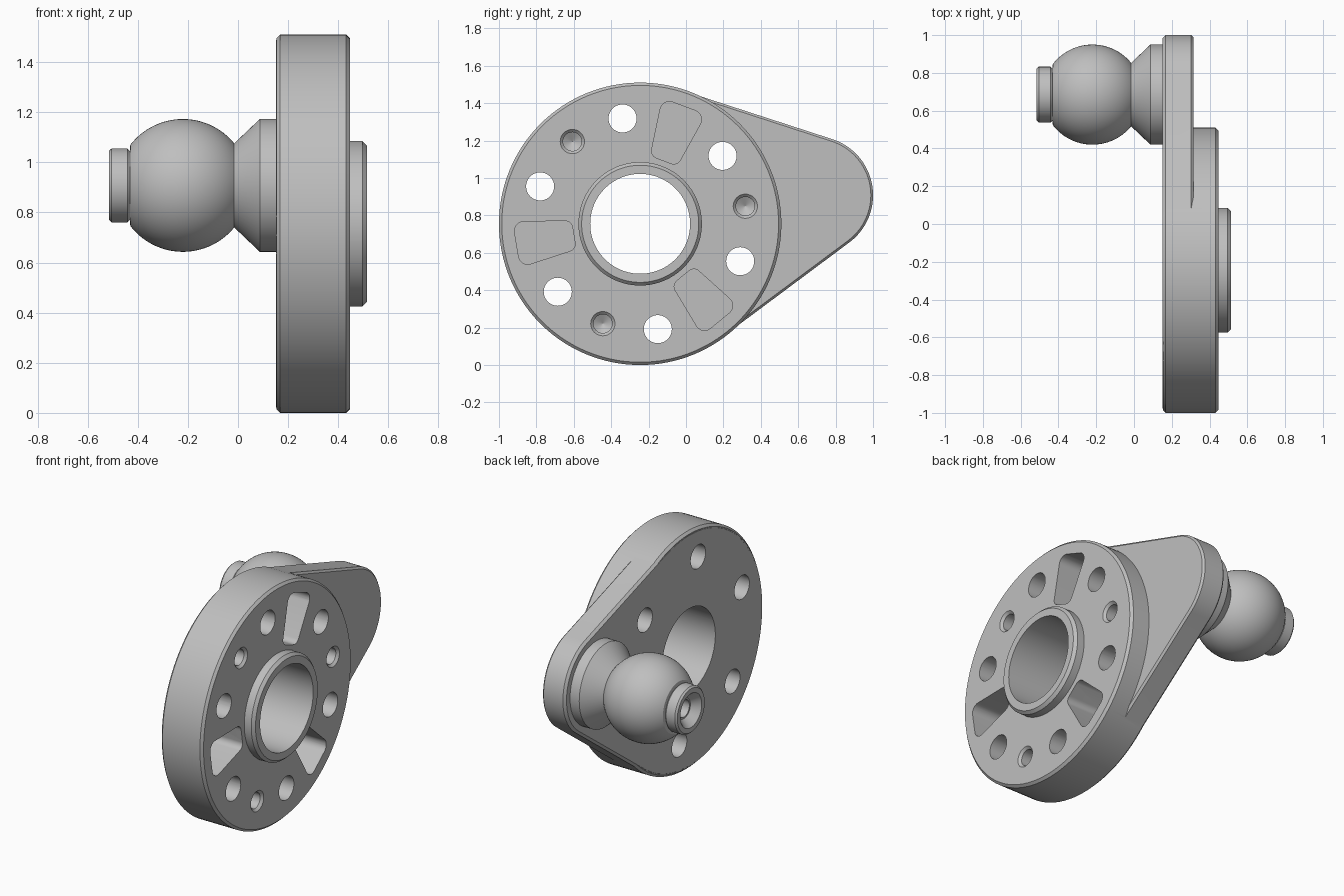
import bpy, bmesh, math
from math import cos, sin, pi

if "Cube" in bpy.data.objects:
    bpy.data.objects.remove(bpy.data.objects["Cube"])

HUB = (-0.245, 0.755)    # disc axis (y, z)
TIP = (0.685, 0.908)     # ball stud axis (y, z)

grey = bpy.data.materials.new("light_grey_metal")
grey.diffuse_color = (0.52, 0.52, 0.52, 1)
grey.use_nodes = True
grey.node_tree.nodes["Principled BSDF"].inputs["Base Color"].default_value = grey.diffuse_color


def circle(c, r, n=96):
    return [(c[0] + r * cos(2 * pi * i / n), c[1] + r * sin(2 * pi * i / n)) for i in range(n)]


def hull(circles, seg):
    """Outline wrapped round circles (y, z, r) given counter-clockwise."""
    def normal(a, b):
        dy, dz = b[0] - a[0], b[1] - a[1]
        return math.atan2(dz, dy) - math.acos((a[2] - b[2]) / math.hypot(dy, dz))
    pts = []
    for i, c in enumerate(circles):
        start = normal(circles[i - 1], c)
        sweep = (normal(c, circles[(i + 1) % len(circles)]) - start) % (2 * pi)
        for k in range(seg + 1):
            a = start + sweep * k / seg
            pts.append((c[0] + c[2] * cos(a), c[1] + c[2] * sin(a)))
    return pts


def loft(bm, rings):
    """Closed solid through (outline, x) rings."""
    loops = [[bm.verts.new((x, p[0], p[1])) for p in pts] for pts, x in rings]
    for a, b in zip(loops, loops[1:]):
        n = len(a)
        for i in range(n):
            bm.faces.new((a[i], a[(i + 1) % n], b[(i + 1) % n], b[i]))
    bm.faces.new(loops[0][::-1])
    bm.faces.new(loops[-1])


def lathe(bm, c, profile, n=96):
    loft(bm, [(circle(c, r, n), x) for r, x in profile])


def make(name, bm):
    bmesh.ops.recalc_face_normals(bm, faces=bm.faces)
    me = bpy.data.meshes.new(name)
    bm.to_mesh(me)
    bm.free()
    me.materials.append(grey)
    ob = bpy.data.objects.new(name, me)
    bpy.context.collection.objects.link(ob)
    return ob


def activate(ob):
    bpy.ops.object.select_all(action='DESELECT')
    ob.select_set(True)
    bpy.context.view_layer.objects.active = ob


def boolean(ob, other, op):
    m = ob.modifiers.new(op, 'BOOLEAN')
    m.operation, m.solver, m.object = op, 'EXACT', other
    activate(ob)
    bpy.ops.object.modifier_apply(modifier=m.name)
    bpy.data.objects.remove(other)


def polar(r, deg):
    a = math.radians(deg)
    return (HUB[0] + r * cos(a), HUB[1] + r * sin(a))


# Round disc with raised centre boss
bm = bmesh.new()
lathe(bm, HUB, [(0.74, 0.153), (0.755, 0.168), (0.755, 0.432), (0.74, 0.447),
                (0.33, 0.447), (0.33, 0.496), (0.313, 0.514)], 128)
plate = make("crank_plate", bm)

# Thinner tapered arm reaching to the ball stud
bm = bmesh.new()
loft(bm, [(hull([(*HUB, 0.748 - c), (*TIP, 0.315 - c)], 40), x)
          for c, x in ((0.015, 0.152), (0, 0.167), (0, 0.303), (0.012, 0.315))])
boolean(plate, make("arm", bm), 'UNION')

# Bore, bolt holes, countersunk blind holes and wedge pockets
bm = bmesh.new()
lathe(bm, HUB, [(0.267, 0.05), (0.267, 0.6)])
for k in range(6):
    lathe(bm, polar(0.571, 39.5 + 60 * k), [(0.075, 0.05), (0.075, 0.6)], 40)
for k in range(3):
    lathe(bm, polar(0.57, 9.5 + 120 * k),
          [(0.075, 0.457), (0.05, 0.432), (0.05, 0.25), (0.001, 0.222)], 32)
    a = math.radians(69.5 + 120 * k)
    corners = []
    for u, v, r in ((0.40, -0.042, 0.04), (0.62, -0.065, 0.05),
                    (0.62, 0.065, 0.05), (0.40, 0.042, 0.04)):
        corners.append((HUB[0] + u * cos(a) - v * sin(a), HUB[1] + u * sin(a) + v * cos(a), r))
    outline = hull(corners, 8)
    loft(bm, [(outline, 0.22), (outline, 0.6)])
boolean(plate, make("hole_cutter", bm), 'DIFFERENCE')

# Ball stud: flange, cone, ball, collar and stepped end recess
ball = []
a0, a1 = math.atan2(0.168, 0.205), pi - math.atan2(0.162, 0.21)
for i in range(33):
    a = a0 + (a1 - a0) * i / 32
    ball.append((0.265 * sin(a), -0.22 + 0.265 * cos(a)))
bm = bmesh.new()
lathe(bm, TIP, [(0.265, 0.16), (0.265, 0.087)] + ball +
      [(0.138, -0.432), (0.148, -0.442), (0.148, -0.504), (0.138, -0.515),
       (0.108, -0.515), (0.065, -0.465), (0.055, -0.465), (0.055, -0.3), (0.001, -0.27)], 64)
stud = make("ball_stud", bm)

for ob in (plate, stud):
    activate(ob)
    bpy.ops.object.shade_smooth_by_angle(angle=math.radians(28))
